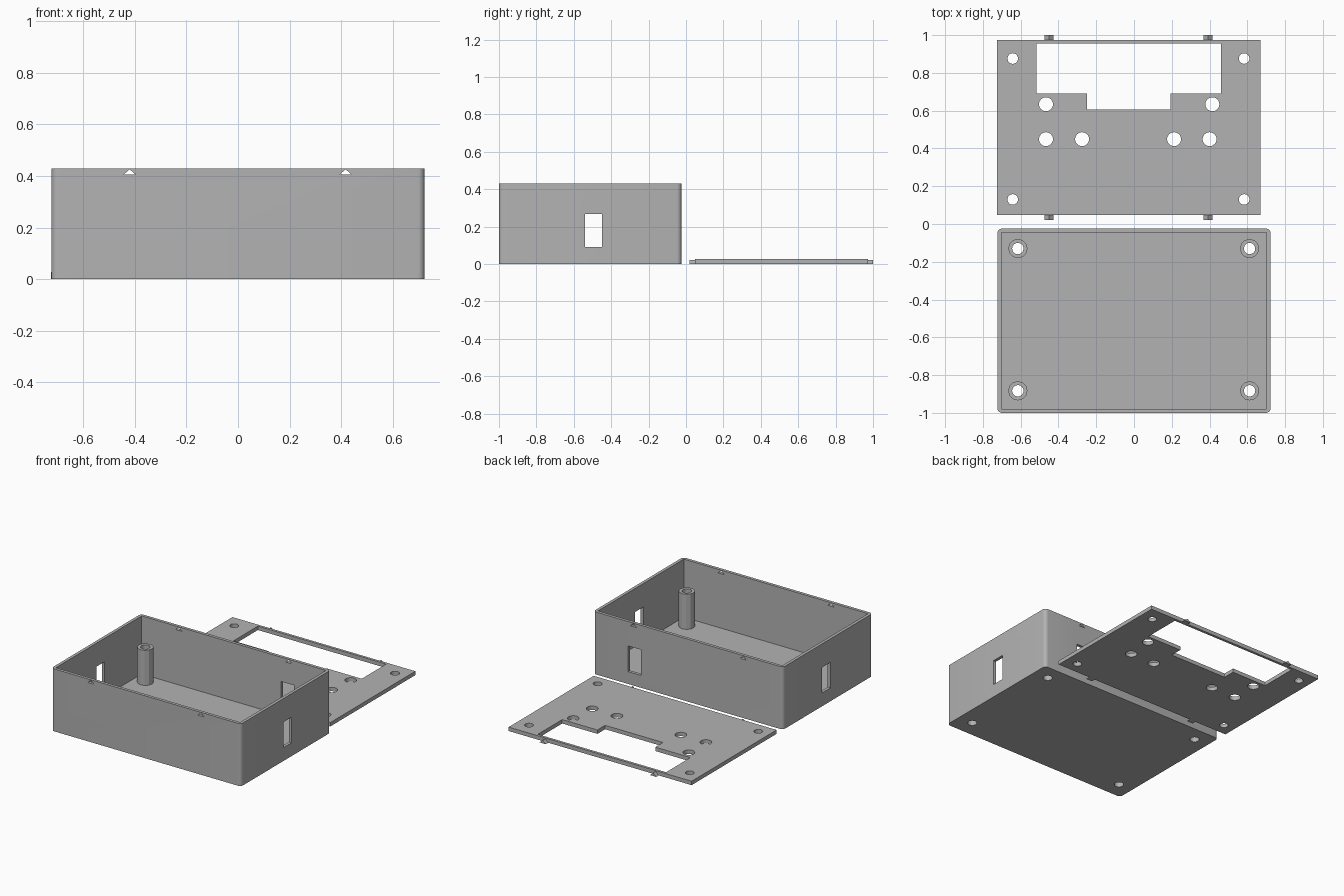
import bpy
import bmesh
import math

cube = bpy.data.objects.get("Cube")
if cube:
    bpy.data.objects.remove(cube, do_unlink=True)

grey = bpy.data.materials.new("plain grey plastic")
grey.use_nodes = True
grey.diffuse_color = (0.45, 0.45, 0.45, 1)
grey.node_tree.nodes["Principled BSDF"].inputs["Base Color"].default_value = (0.45, 0.45, 0.45, 1)


def prism(name, outline, direction, material=grey):
    """Closed solid: a 3D outline pushed along a direction."""
    bm = bmesh.new()
    face = bm.faces.new([bm.verts.new(p) for p in outline])
    moved = bmesh.ops.extrude_face_region(bm, geom=[face])["geom"]
    bmesh.ops.translate(bm, vec=direction,
                        verts=[v for v in moved if isinstance(v, bmesh.types.BMVert)])
    bmesh.ops.recalc_face_normals(bm, faces=bm.faces)
    mesh = bpy.data.meshes.new(name)
    bm.to_mesh(mesh)
    bm.free()
    mesh.materials.append(material)
    obj = bpy.data.objects.new(name, mesh)
    bpy.context.collection.objects.link(obj)
    return obj


def block(name, x0, x1, y0, y1, z0, z1):
    outline = [(x0, y0, z0), (x1, y0, z0), (x1, y1, z0), (x0, y1, z0)]
    return prism(name, outline, (0, 0, z1 - z0))


def cylinder(name, x, y, r, z0, z1, sides=24):
    ring = [math.tau * i / sides for i in range(sides)]
    outline = [(x + r * math.cos(a), y + r * math.sin(a), z0) for a in ring]
    return prism(name, outline, (0, 0, z1 - z0))


def wedge(name, x, y0, y1, z, width, height):
    outline = [(x - width / 2, y0, z), (x + width / 2, y0, z), (x, y0, z + height)]
    return prism(name, outline, (0, y1 - y0, 0))


def boolean(obj, others, operation):
    """Combine the parts one by one and remove the helpers."""
    bpy.context.view_layer.objects.active = obj
    for other in others:
        other.hide_render = True
        mod = obj.modifiers.new("combine", "BOOLEAN")
        mod.operation = operation
        mod.solver = "EXACT"
        mod.object = other
        bpy.ops.object.modifier_apply(modifier=mod.name)
        bpy.data.objects.remove(other, do_unlink=True)


# Case shell with rounded upright edges
W, FRONT, BACK, H = 0.723, -1.0, -0.024, 0.43
WALL, FLOOR, R = 0.021, 0.03, 0.025
outline = []
corners = [(W, BACK), (-W, BACK), (-W, FRONT), (W, FRONT)]
for quarter, (cx, cy) in enumerate(corners):
    px = cx - math.copysign(R, cx)
    py = cy + (R if cy == FRONT else -R)
    for step in range(7):
        a = math.pi / 2 * (quarter + step / 6)
        outline.append((px + R * math.cos(a), py + R * math.sin(a), 0))
case = prism("case", outline, (0, 0, H))
boolean(case, [block("cavity", -W + WALL, W - WALL, FRONT + WALL, BACK - WALL, FLOOR, 1)],
        "DIFFERENCE")

# Screw posts in the corners
posts = [(x, y) for x in (-0.615, 0.612) for y in (-0.13, -0.883)]
boolean(case, [cylinder("post", x, y, 0.051, 0.01, 0.272, 12) for x, y in posts], "UNION")

# Screw holes, side and back openings, snap slots
cuts = [cylinder("screw_hole", x, y, 0.03, -0.1, 0.5) for x, y in posts]
cuts.append(block("side_opening", -1, 1, -0.54, -0.45, 0.092, 0.268))
cuts.append(block("back_opening", 0.36, 0.457, -0.2, 0.1, 0.085, 0.262))
cuts += [wedge("snap_slot", x, -1.1, 0.1, 0.405, 0.048, 0.021) for x in (-0.42, 0.417)]
boolean(case, cuts, "DIFFERENCE")

# Lid lying flat behind the case
LEFT, RIGHT, NEAR, FAR, T = -0.724, 0.67, 0.048, 0.973, 0.027
lid = block("lid", LEFT, RIGHT, NEAR, FAR, 0, T)

# Display opening, stepped at its near side
display = [(-0.517, 0.955), (-0.517, 0.69), (-0.249, 0.69), (-0.249, 0.606),
           (0.192, 0.606), (0.192, 0.69), (0.46, 0.69), (0.46, 0.955)]
cuts = [prism("display_opening", [(x, y, -0.1) for x, y in display], (0, 0, 0.2))]

# Corner screw holes and button holes
cuts += [cylinder("lid_screw_hole", x, y, 0.028, -0.1, 0.1)
         for x in (-0.642, 0.583) for y in (0.13, 0.876)]
buttons = [(x, 0.449) for x in (-0.466, -0.275, 0.212, 0.4)] + [(-0.466, 0.634), (0.415, 0.634)]
cuts += [cylinder("button_hole", x, y, 0.037, -0.1, 0.1) for x, y in buttons]
boolean(lid, cuts, "DIFFERENCE")

# Snap tabs on the long edges
for side, x in (("left", 0.392), ("right", -0.449)):
    wedge("front_tab_" + side, x, 0.02, NEAR, 0, 0.048, 0.021)
    wedge("back_tab_" + side, x, FAR, 1.0, 0, 0.048, 0.021)

# Smooth the rounded edges and hole walls, keep the corners sharp
bpy.ops.object.select_all(action="DESELECT")
for obj in (case, lid):
    obj.select_set(True)
bpy.context.view_layer.objects.active = case
bpy.ops.object.shade_smooth_by_angle(angle=math.radians(25))
